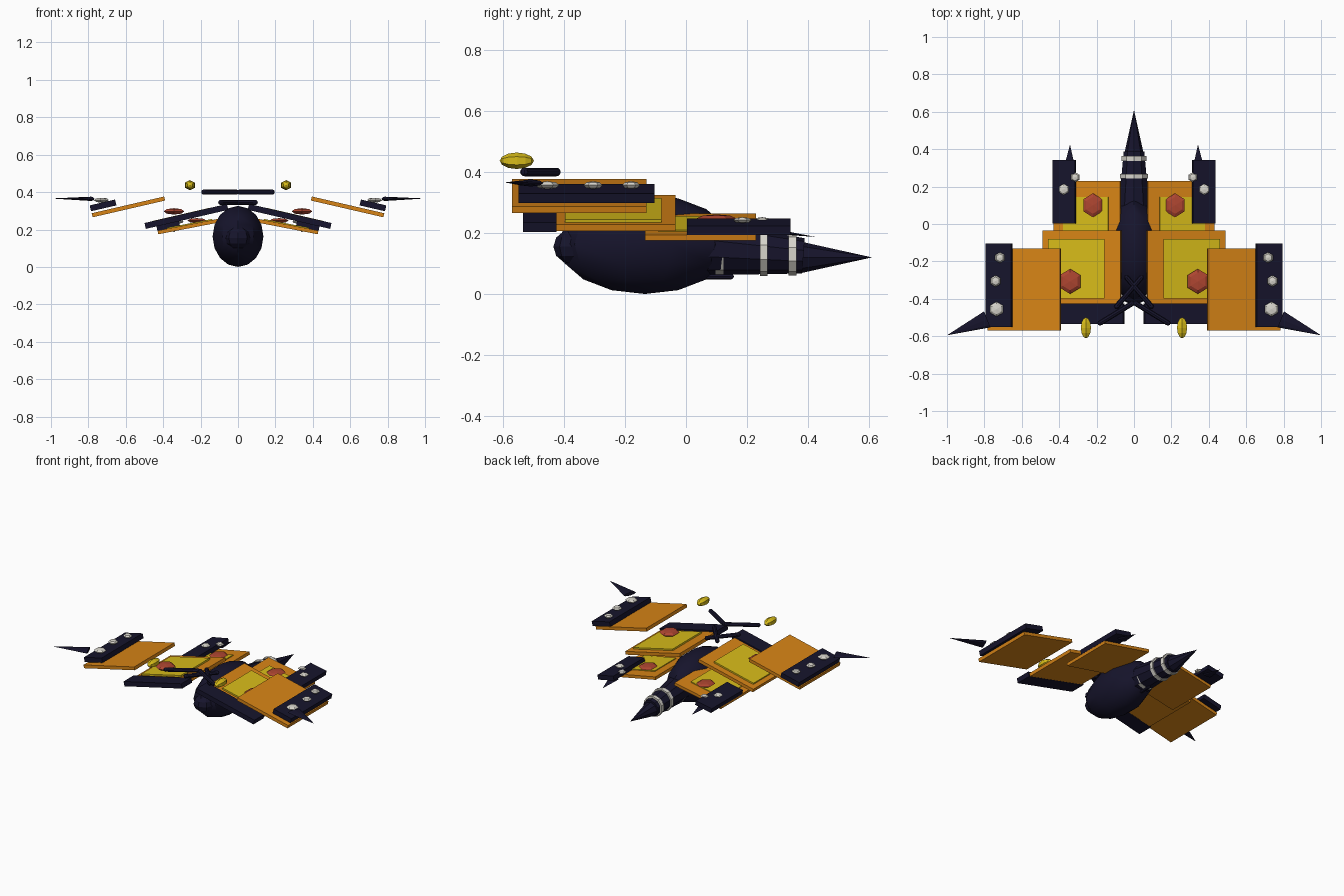
import bpy, math
from mathutils import Vector, Matrix

if "Cube" in bpy.data.objects:
    bpy.data.objects.remove(bpy.data.objects["Cube"])


def material(name, rgb):
    m = bpy.data.materials.new(name)
    m.diffuse_color = (*rgb, 1)
    m.use_nodes = True
    m.node_tree.nodes["Principled BSDF"].inputs["Base Color"].default_value = m.diffuse_color
    return m


NAVY = material("dark_navy", (0.008, 0.007, 0.025))
ORANGE = material("orange", (0.68, 0.23, 0.008))
YELLOW = material("yellow", (0.68, 0.5, 0.01))
RED = material("brick_red", (0.42, 0.06, 0.03))
WHITE = material("off_white", (0.68, 0.66, 0.6))


def finish(name, mat, smooth=False):
    ob = bpy.context.object
    ob.name = name
    ob.data.materials.append(mat)
    bpy.ops.object.transform_apply(location=False, rotation=False, scale=True)
    if smooth:
        bpy.ops.object.shade_smooth_by_angle(angle=math.radians(35))
    return ob


def plate(name, mat, s, x0, x1, y0, y1, z, thick, tilt):
    # flat panel sloping down towards the outside; s = side (+1 / -1)
    a = math.radians(tilt)
    bpy.ops.mesh.primitive_cube_add(size=1, location=(s * (x0 + x1) / 2, (y0 + y1) / 2, z),
                                    rotation=(0, s * a, 0))
    bpy.context.object.scale = ((x1 - x0 - thick * math.sin(a)) / math.cos(a), y1 - y0, thick)
    return finish(name, mat)


def blob(name, mat, loc, size, seg=6, rings=4, rot=(0, 0, 0), smooth=False):
    bpy.ops.mesh.primitive_uv_sphere_add(segments=seg, ring_count=rings, radius=1,
                                         location=loc, rotation=rot)
    bpy.context.object.scale = size
    return finish(name, mat, smooth)


def taper(name, mat, a, b, r0, r1, seg=8, flat=1.0):
    # cone or rod from point a to point b, optionally flattened vertically
    a, b = Vector(a), Vector(b)
    d = b - a
    bpy.ops.mesh.primitive_cone_add(vertices=seg, radius1=r0, radius2=r1, depth=d.length)
    ob = bpy.context.object
    ob.scale = (1, flat, 1)
    finish(name, mat)
    z = d.normalized()
    x = Vector((0, 0, 1)).cross(z).normalized()   # local y stays close to vertical
    y = z.cross(x)
    ob.matrix_world = Matrix.Translation((a + b) / 2) @ Matrix((x, y, z)).transposed().to_4x4()
    return ob


def rod(name, a, b, r):
    # thin rod with rounded ends
    taper(name, NAVY, a, b, r, r)
    for p in (a, b):
        blob(name + "_end", NAVY, p, (r, r, r), 8, 6)


# body: thorax, head, abdomen, tail
blob("thorax", NAVY, (0, -0.135, 0.163), (0.143, 0.285, 0.163), 10, 8, smooth=True)
blob("head", NAVY, (0, -0.365, 0.155), (0.07, 0.07, 0.06), 8, 6)
taper("abdomen", NAVY, (0, 0.0, 0.155), (0, 0.385, 0.125), 0.095, 0.058, 10)
taper("tail_point", NAVY, (0, 0.375, 0.12), (0, 0.61, 0.12), 0.052, 0, 8)
for y, z, r in ((0.11, 0.145, 0.083), (0.255, 0.137, 0.078), (0.35, 0.13, 0.07)):
    taper("abdomen_ring", WHITE, (0, y - 0.013, z), (0, y + 0.013, z), r, r, 10)
rod("belly_rod", (0, -0.15, 0.057), (0, 0.148, 0.057), 0.009)

for s in (1, -1):
    # outer forewing with dark tip, white dots and spike
    plate("outer_forewing", ORANGE, s, 0.39, 0.782, -0.57, -0.13, 0.321, 0.022, 13)
    plate("forewing_tip", NAVY, s, 0.65, 0.793, -0.55, -0.103, 0.329, 0.032, 13)
    for x, y, r in ((0.717, -0.18, 0.029), (0.74, -0.305, 0.031), (0.735, -0.455, 0.04)):
        blob("forewing_dot", WHITE, (s * x, y, 0.357), (r, r, 0.013))
    taper("forewing_spike", NAVY, (s * 0.785, -0.51, 0.364), (s * 1.0, -0.595, 0.366),
          0.046, 0, 8, 0.25)

    # inner forewing with leading edge, yellow panel and red spot
    plate("inner_forewing", ORANGE, s, 0.068, 0.49, -0.433, -0.035, 0.265, 0.022, 13)
    plate("forewing_edge", NAVY, s, 0.052, 0.5, -0.535, -0.425, 0.27, 0.032, 13)
    plate("forewing_panel", YELLOW, s, 0.155, 0.46, -0.397, -0.08, 0.271, 0.018, 13)
    blob("forewing_spot", RED, (s * 0.342, -0.307, 0.297), (0.064, 0.067, 0.017))

    # hindwing with edge, panel, spot, dots and spike
    plate("hindwing", ORANGE, s, 0.07, 0.43, -0.135, 0.23, 0.219, 0.02, 11)
    plate("hindwing_edge", NAVY, s, 0.31, 0.437, 0.003, 0.343, 0.22, 0.031, 11)
    plate("hindwing_panel", YELLOW, s, 0.135, 0.38, -0.09, 0.145, 0.224, 0.018, 11)
    blob("hindwing_spot", RED, (s * 0.22, 0.1, 0.248), (0.059, 0.064, 0.013))
    for x, y, r in ((0.376, 0.185, 0.03), (0.315, 0.25, 0.027)):
        blob("hindwing_dot", WHITE, (s * x, y, 0.242), (r, r, 0.01))
    taper("hindwing_spike", NAVY, (s * 0.345, 0.29, 0.205), (s * 0.342, 0.425, 0.187),
          0.033, 0, 8, 0.25)

    # antennae: crossed lower rods, spread upper rods, yellow tips
    rod("antenna_base", (-s * 0.04, -0.285, 0.345), (s * 0.092, -0.44, 0.345), 0.014)
    rod("antenna", (s * 0.01, -0.425, 0.4), (s * 0.182, -0.53, 0.4), 0.014)
    blob("antenna_tip", YELLOW, (s * 0.257, -0.555, 0.437), (0.031, 0.027, 0.056), 6, 6,
         rot=(math.pi / 2, 0, 0))
